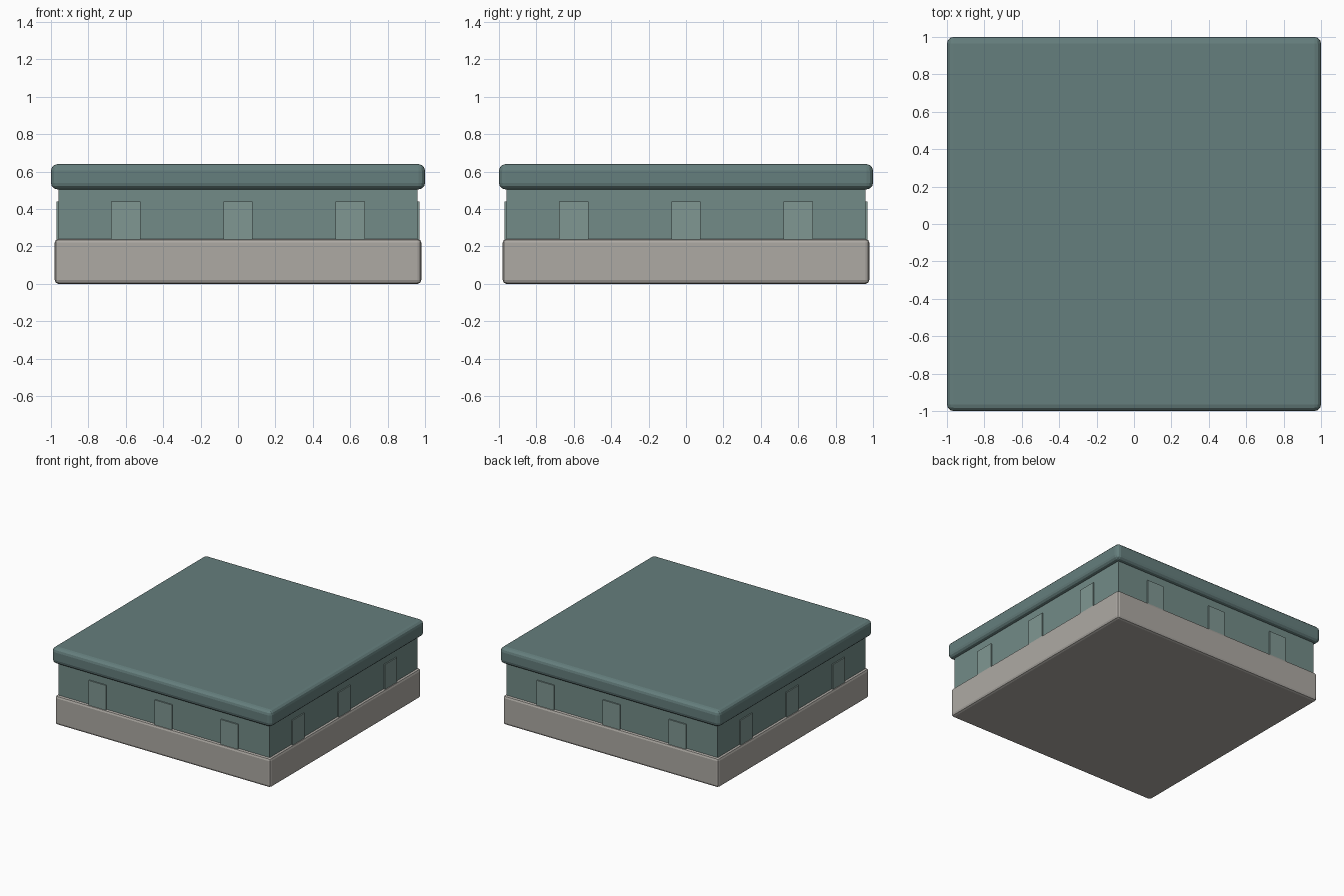
import bpy

if "Cube" in bpy.data.objects:
    bpy.data.objects.remove(bpy.data.objects["Cube"])


def material(name, rgb):
    m = bpy.data.materials.new(name)
    m.diffuse_color = (*rgb, 1)
    m.use_nodes = True
    m.node_tree.nodes["Principled BSDF"].inputs["Base Color"].default_value = m.diffuse_color
    return m


STONE = material("warm_stone", (0.42, 0.40, 0.37))
WALL = material("wall_green", (0.17, 0.26, 0.245))
PANEL = material("panel_green", (0.215, 0.31, 0.29))
SLAB = material("slab_green", (0.13, 0.21, 0.205))


def box(name, lo, hi, mat, bevel=0, segments=2):
    size = [b - a for a, b in zip(lo, hi)]
    centre = [(a + b) / 2 for a, b in zip(lo, hi)]
    bpy.ops.mesh.primitive_cube_add(size=1, location=centre)
    ob = bpy.context.object
    ob.name = name
    ob.scale = size
    bpy.ops.object.transform_apply(location=False, rotation=False, scale=True)
    ob.data.materials.append(mat)
    if bevel:
        mod = ob.modifiers.new("rounded_edges", 'BEVEL')
        mod.width = bevel
        mod.segments = segments
    return ob


# Stacked tile body: plinth, recessed wall, overhanging top slab
box("plinth", (-0.98, -0.98, 0), (0.98, 0.98, 0.24), STONE, 0.02)
box("wall", (-0.96, -0.96, 0.22), (0.96, 0.96, 0.53), WALL)
box("top_slab", (-1, -1, 0.505), (1, 1, 0.64), SLAB, 0.035, 3)

# Three raised panels on each of the four sides
for x in (-0.6, 0, 0.6):
    for s, side in ((-1, "a"), (1, "b")):
        near, far = sorted((0.94 * s, 0.97 * s))
        box(f"panel_y_{side}", (x - 0.078, near, 0.23), (x + 0.078, far, 0.44), PANEL)
        box(f"panel_x_{side}", (near, x - 0.078, 0.23), (far, x + 0.078, 0.44), PANEL)
